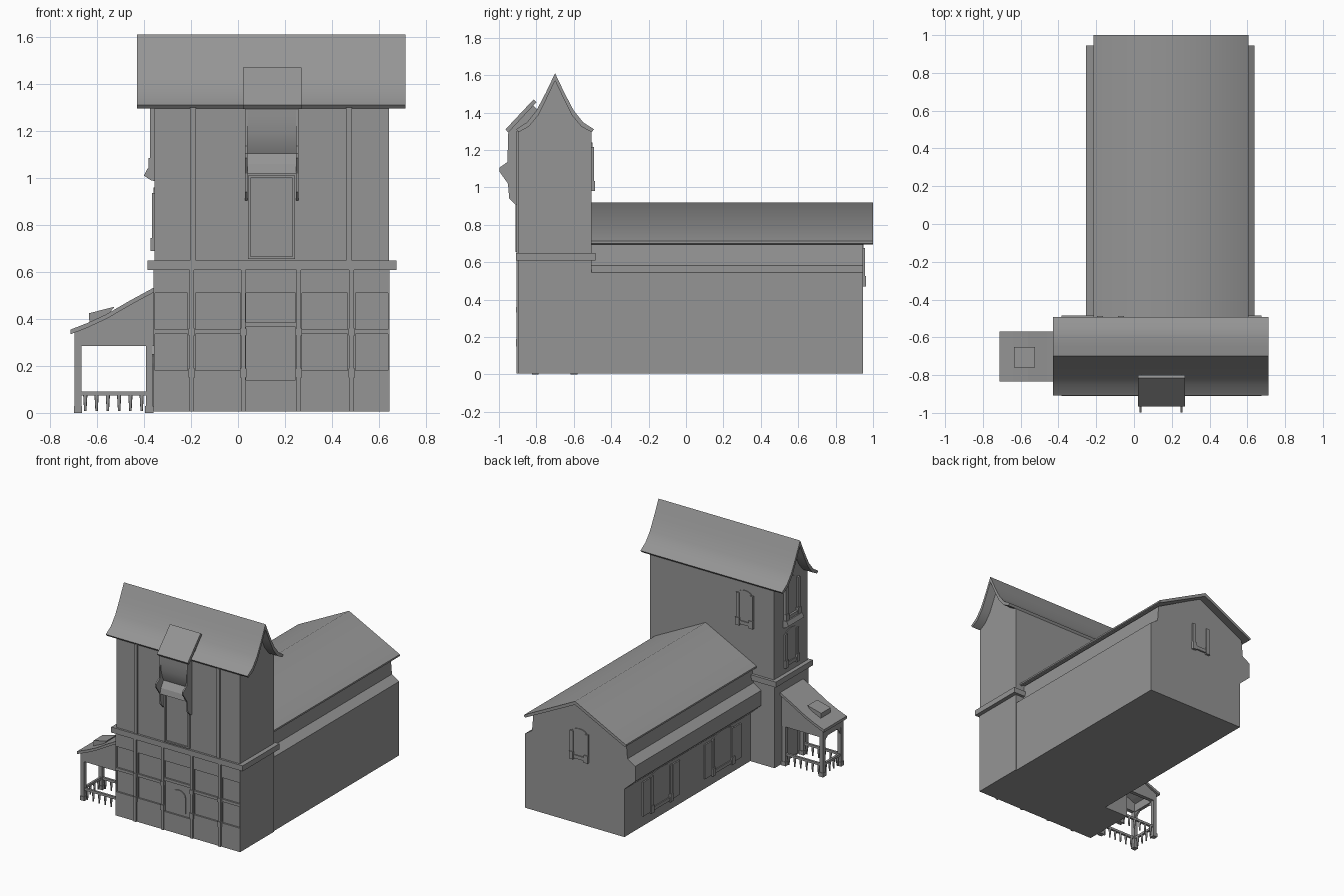
import bpy, bmesh, math

cube = bpy.data.objects.get("Cube")
if cube:
    bpy.data.objects.remove(cube, do_unlink=True)

stone = bpy.data.materials.new("plain grey")
stone.use_nodes = True
GREY = (0.3, 0.3, 0.3, 1)
stone.diffuse_color = GREY
stone.node_tree.nodes["Principled BSDF"].inputs["Base Color"].default_value = GREY


def finish(name, bm, smooth=0):
    bmesh.ops.recalc_face_normals(bm, faces=bm.faces)
    me = bpy.data.meshes.new(name)
    bm.to_mesh(me)
    bm.free()
    me.materials.append(stone)
    ob = bpy.data.objects.new(name, me)
    bpy.context.collection.objects.link(ob)
    if smooth:
        bpy.ops.object.select_all(action="DESELECT")
        ob.select_set(True)
        bpy.context.view_layer.objects.active = ob
        bpy.ops.object.shade_smooth_by_angle(angle=math.radians(smooth))
    return ob


def prism(name, pts, axis, a, b, smooth=0):
    """Extrude a profile of (y, z) along x, or of (x, z) along y."""
    bm = bmesh.new()
    place = (lambda p, t: (t, p[0], p[1])) if axis == "x" else (lambda p, t: (p[0], t, p[1]))
    lo = [bm.verts.new(place(p, a)) for p in pts]
    hi = [bm.verts.new(place(p, b)) for p in pts]
    bm.faces.new(lo)
    bm.faces.new(hi[::-1])
    for i in range(len(pts)):
        j = (i + 1) % len(pts)
        bm.faces.new((lo[i], lo[j], hi[j], hi[i]))
    return finish(name, bm, smooth)


def box(name, x0, x1, y0, y1, z0, z1):
    return prism(name, [(x0, z0), (x1, z0), (x1, z1), (x0, z1)], "y", y0, y1)


def arch(u, w, z0, z1, rise, n=8):
    """Outline of a round-headed opening."""
    pts = [(u - w / 2, z0), (u + w / 2, z0)]
    for i in range(n + 1):
        t = math.pi * i / n
        pts.append((u + w / 2 * math.cos(t), z1 - rise + rise * math.sin(t)))
    return pts


def wall_prism(name, pts, wall, d0, d1):
    """Put a flat outline on a wall; d is the distance outward."""
    axis, pos, sign = wall
    prism(name, pts, axis, pos + sign * d0, pos + sign * d1)


def wall_box(name, wall, u0, u1, z0, z1, d):
    wall_prism(name, [(u0, z0), (u1, z0), (u1, z1), (u0, z1)], wall, -0.01, d)


def window(name, wall, u, w, z0, z1, depth=0.012):
    """Arched pane between jambs, with a sill and bracket blocks."""
    wall_prism(name + "_pane", arch(u, w, z0, z1, 0.03), wall, -0.01, 0.005)
    for c in (u - w / 2, u + w / 2):
        wall_box(name + "_jamb", wall, c - 0.013, c + 0.013, z0, z1 - 0.025, depth)
        wall_box(name + "_block", wall, c - 0.016, c + 0.016, z0 - 0.01, z0 + 0.045, depth + 0.006)
    wall_box(name + "_sill", wall, u - w / 2, u + w / 2, z0, z0 + 0.025, depth)


# Tower walls and belt course
MID = -0.70
BASE = 0.006
TX0, TX1 = -0.36, 0.645
box("tower_base", TX0, TX1, -0.885, -0.505, BASE, 0.63)
under = [(0.195, 1.295), (0.14, 1.325), (0.09, 1.385), (0.045, 1.475), (0, 1.57)]
over = [(0.208, 1.31), (0.15, 1.348), (0.10, 1.41), (0.05, 1.505), (0, 1.61)]


def both_sides(half):
    return [(MID + y, z) for y, z in half] + [(MID - y, z) for y, z in half[-2::-1]]


prism("tower_upper", [(MID - 0.195, 0.63), (MID + 0.195, 0.63)] + both_sides(under),
      "x", -0.355, TX1 - 0.003)
box("belt_course", -0.385, 0.675, -0.91, -0.485, 0.608, 0.648)

# Swept tower roof
prism("tower_roof", both_sides(over) + both_sides(under)[::-1], "x", -0.43, 0.712, 30)

# Front bays with sunken panels
bays = [(-0.355, -0.215), (-0.18, 0.01), (0.035, 0.245), (0.272, 0.467), (0.50, 0.64)]
for i, (x0, x1) in enumerate(bays):
    low, high = ((0.14, 0.365), (0.385, 0.51)) if i == 2 else ((0.18, 0.335), (0.355, 0.51))
    for z0, z1 in ((BASE, low[0]), (low[1], high[0]), (high[1], 0.62)):
        box("bay_rail", x0, x1, -0.897, -0.88, z0, z1)
    if i:
        left = bays[i - 1][1]
        box("bay_pier", left, x0, -0.897, -0.88, BASE, 0.62)
        c = (left + x0) / 2
        box("lower_post", c - 0.01, c + 0.01, -0.906, -0.88, BASE, 0.61)
        box("post_block", c - 0.014, c + 0.014, -0.91, -0.88, 0.15, 0.19)
        box("post_block", c - 0.014, c + 0.014, -0.91, -0.88, 0.33, 0.36)
for x in (TX0, TX1 - 0.006):
    box("corner_strip", x, x + 0.006, -0.897, -0.88, BASE, 0.62)
for x in (-0.192, 0.473):
    box("upper_post", x - 0.013, x + 0.013, -0.905, -0.88, 0.64, 1.30)
front = ("y", -0.885, -1)
wall_prism("arched_door", arch(0.142, 0.115, 0.16, 0.322, 0.045), front, -0.01, 0.006)

# Loading door
wall_box("loading_door", ("y", -0.895, -1), 0.05, 0.235, 0.665, 1.0, 0.004)
for x in (0.043, 0.231):
    box("loading_jamb", x, x + 0.011, -0.911, -0.89, 0.655, 1.01)
for z in (0.655, 1.0):
    box("loading_rail", 0.043, 0.242, -0.911, -0.89, z, z + 0.01)

# Hoist housing
prism("hoist_roof", [(-0.965, 1.31), (-0.815, 1.47), (-0.80, 1.455), (-0.95, 1.293)],
      "x", 0.022, 0.27)
prism("hoist_housing", [(-0.88, 1.10), (-0.912, 1.10), (-0.931, 1.14), (-0.943, 1.19),
                        (-0.949, 1.25), (-0.95, 1.30), (-0.82, 1.44), (-0.78, 1.40),
                        (-0.80, 1.30)], "x", 0.04, 0.25, 30)
prism("hoist_sill", [(-0.88, 1.02), (-0.955, 1.02), (-0.945, 1.06), (-0.915, 1.105), (-0.88, 1.105)],
      "x", 0.04, 0.25)
for x in (0.03, 0.247):
    prism("hoist_bracket", [(-0.89, 0.905), (-0.91, 0.905), (-0.945, 0.94), (-0.952, 1.02),
                            (-0.998, 1.085), (-0.998, 1.105), (-0.955, 1.135), (-0.95, 1.30),
                            (-0.89, 1.30)], "x", x, x + 0.01)

# Long hall: plain right wall, left wall set back under an overhanging band, gable
HX = 0.195
LEFT_WALL = -0.165
prism("hall_body", [(LEFT_WALL, BASE), (HX + 0.443, BASE), (HX + 0.443, 0.545), (HX + 0.385, 0.583),
                    (HX + 0.375, 0.70), (HX, 0.897), (HX - 0.375, 0.70), (HX - 0.385, 0.583),
                    (-0.253, 0.545), (-0.253, 0.435), (LEFT_WALL, 0.355)], "y", -0.51, 0.945)
prism("hall_roof", [(HX - 0.41, 0.712), (HX, 0.92), (HX + 0.41, 0.712), (HX + 0.41, 0.70),
                    (HX + 0.40, 0.695), (HX, 0.895), (HX - 0.40, 0.695), (HX - 0.41, 0.70)],
      "y", -0.51, 1.0, 60)

# Windows
window("gable_window", ("y", 0.945, 1), HX, 0.12, 0.48, 0.70)
window("tower_back_window", ("y", -0.505, 1), -0.125, 0.11, 0.99, 1.24)
tower_left = ("x", -0.355, -1)
window("tower_lower_window", tower_left, MID, 0.13, 0.70, 0.96)
window("tower_upper_window", tower_left, MID, 0.14, 1.04, 1.33, 0.02)
prism("balcony_sill", [(-0.35, 0.985), (-0.37, 0.99), (-0.40, 1.01), (-0.385, 1.04), (-0.35, 1.04)],
      "y", MID - 0.09, MID + 0.09)

# Hall windows with open shutters
hall_left = ("x", LEFT_WALL, -1)
for y in (0.53, -0.18):
    window("hall_window", hall_left, y, 0.22, 0.08, 0.36)
    for s in (-1, 1):
        a, b = sorted((y + s * 0.13, y + s * 0.21))
        wall_box("hall_shutter", hall_left, a, b, 0.08, 0.33, 0.01)

# Side porch
slope = [(-0.355, 0.535), (-0.46, 0.478), (-0.56, 0.42), (-0.64, 0.383), (-0.712, 0.355)]
prism("porch_roof", slope + [(x, z - 0.02) for x, z in slope[::-1]], "y", -0.835, -0.57)
prism("roof_hatch", [(-0.635, 0.405), (-0.635, 0.424), (-0.525, 0.452), (-0.56, 0.41), (-0.63, 0.38)],
      "y", -0.76, -0.65)
PY0, PY1, T = -0.82, -0.585, 0.028
for y in (PY0, PY1 - T):
    prism("porch_side", [(-0.695, 0.285), (-0.355, 0.285), (-0.355, 0.52), (-0.56, 0.405), (-0.695, 0.345)],
          "y", y, y + T)
    for x in (-0.695, -0.392):
        box("porch_post", x, x + T, y, y + T, 0, 0.30)
        box("post_foot", x - 0.004, x + T + 0.004, y - 0.004, y + T + 0.004, 0, 0.03)
    box("porch_rail", -0.68, -0.38, y + 0.006, y + 0.022, 0.073, 0.09)
box("porch_header", -0.695, -0.67, PY0, PY1, 0.285, 0.345)
box("outer_rail", -0.69, -0.674, PY0, PY1, 0.073, 0.09)
for y, s in ((PY0 + T, 1), (PY1 - T, -1)):
    prism("porch_brace", [(y, 0.235), (y + s * 0.015, 0.265), (y + s * 0.045, 0.286), (y, 0.286)],
          "x", -0.69, -0.675)
wall_prism("porch_door", arch(MID, 0.12, 0.02, 0.25, 0.04), ("x", TX0, -1), -0.01, 0.006)


def baluster(x, y):
    bm = bmesh.new()
    bmesh.ops.create_cone(bm, cap_ends=True, segments=8, radius1=0.005, radius2=0.009, depth=0.068)
    bmesh.ops.translate(bm, verts=bm.verts, vec=(x, y, 0.042))
    finish("baluster", bm, 50)


for i in range(6):
    for y in (PY0 + 0.014, PY1 - 0.014):
        baluster(-0.65 + i * 0.048, y)
for i in range(4):
    baluster(-0.682, PY0 + 0.048 + i * 0.046)
